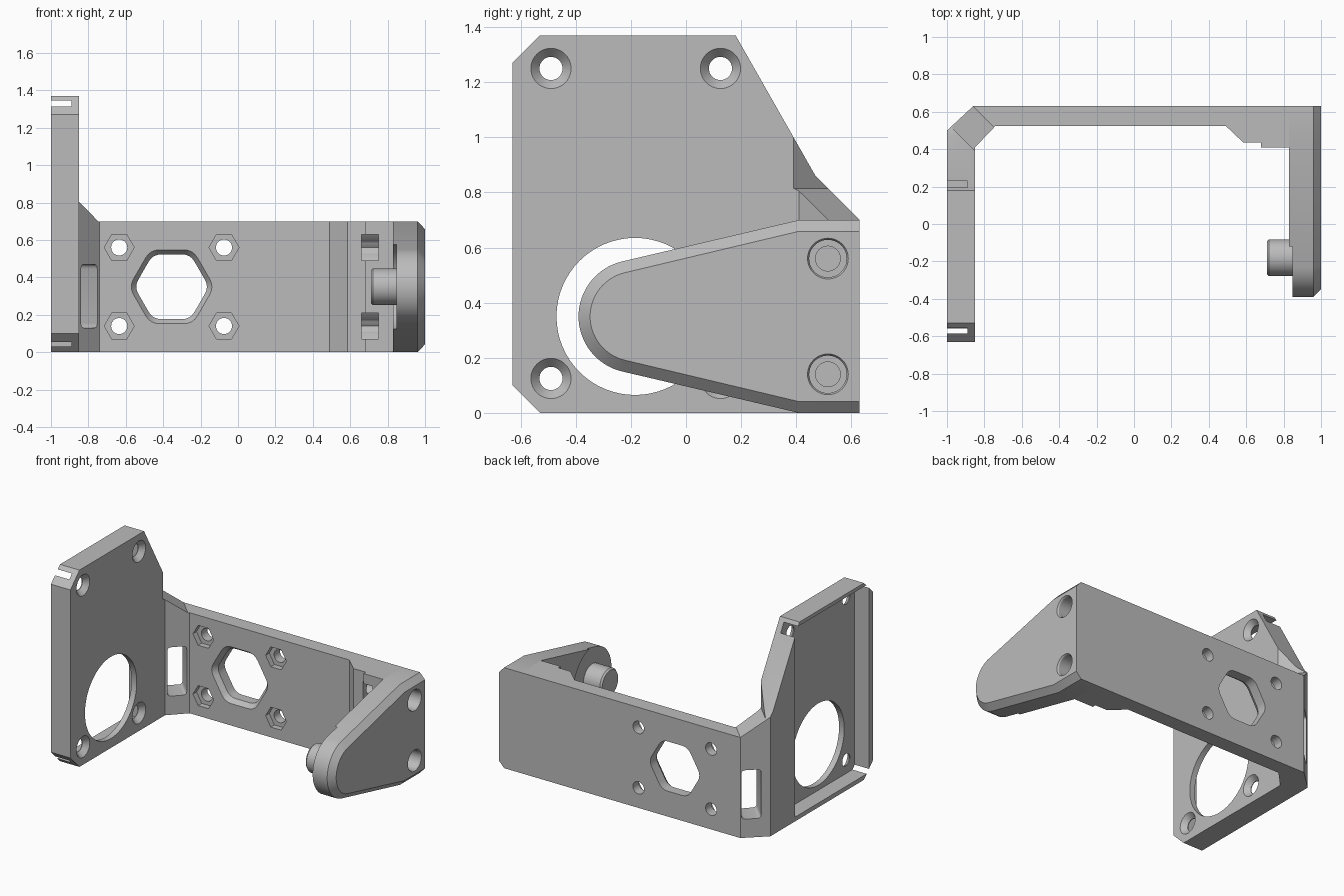
import bpy, bmesh, math
from mathutils import Vector, Matrix

if "Cube" in bpy.data.objects:
    bpy.data.objects.remove(bpy.data.objects["Cube"], do_unlink=True)

grey = bpy.data.materials.new("plain_grey")
grey.use_nodes = True
grey.diffuse_color = (0.5, 0.5, 0.5, 1)
grey.node_tree.nodes["Principled BSDF"].inputs["Base Color"].default_value = (0.5, 0.5, 0.5, 1)


def place(axis, t, p):
    """Put a 2D point on the plane at offset t along the axis."""
    return {"x": (t, p[0], p[1]), "y": (p[0], t, p[1]), "z": (p[0], p[1], t)}[axis]


def loft(name, axis, rings):
    """Solid through rings of equal point count: [(offset, points), ...]."""
    bm = bmesh.new()
    loops = [[bm.verts.new(place(axis, t, p)) for p in pts] for t, pts in rings]
    n = len(loops[0])
    bm.faces.new(loops[0])
    bm.faces.new(loops[-1])
    for a, b in zip(loops, loops[1:]):
        for i in range(n):
            j = (i + 1) % n
            bm.faces.new((a[i], a[j], b[j], b[i]))
    bmesh.ops.recalc_face_normals(bm, faces=bm.faces)
    mesh = bpy.data.meshes.new(name)
    bm.to_mesh(mesh)
    bm.free()
    mesh.materials.append(grey)
    obj = bpy.data.objects.new(name, mesh)
    bpy.context.collection.objects.link(obj)
    return obj


def prism(name, axis, a, b, pts):
    return loft(name, axis, [(a, pts), (b, pts)])


def ngon(u, v, r, n=40):
    return [(u + r * math.cos(2 * math.pi * i / n), v + r * math.sin(2 * math.pi * i / n))
            for i in range(n)]


def rect(u0, u1, v0, v1):
    return [(u0, v0), (u1, v0), (u1, v1), (u0, v1)]


def rounded(pts, r, steps=5):
    """Round every corner of a polygon with a short curve."""
    out = []
    for i, p in enumerate(pts):
        c = Vector(p)
        a = c + (Vector(pts[i - 1]) - c).normalized() * r
        b = c + (Vector(pts[(i + 1) % len(pts)]) - c).normalized() * r
        for k in range(steps):
            t = k / (steps - 1)
            out.append(tuple(a * (1 - t) ** 2 + c * 2 * t * (1 - t) + b * t * t))
    return out


def cut(target, cutter):
    cutter.hide_render = True
    bpy.context.view_layer.update()
    mod = target.modifiers.new("cut", "BOOLEAN")
    mod.operation = "DIFFERENCE"
    mod.solver = "EXACT"
    mod.object = cutter
    bpy.context.view_layer.objects.active = target
    bpy.ops.object.modifier_apply(modifier=mod.name)
    bpy.data.objects.remove(cutter, do_unlink=True)


def turned(obj):
    """Turn a cutter to face the diagonal corner."""
    obj.matrix_world = Matrix.Rotation(math.radians(45), 4, "Z")
    return obj


# Bracket: motor plate, diagonal corner, back wall and screw block in one footprint
bracket = prism("bracket", "z", 0, 1.37, [
    (-1, -0.63), (-0.85, -0.63), (-0.85, 0.41), (-0.74, 0.525), (0.49, 0.525),
    (0.585, 0.435), (0.68, 0.435), (0.68, 0.41), (0.83, 0.41), (0.83, 0.63),
    (-0.86, 0.63), (-1, 0.5)])

# Lower the wall and slope the top of the diagonal corner
cut(bracket, turned(prism("wall_cutter", "y", -3, 3, [
    (-0.325, 0.815), (-0.163, 0.7), (3, 0.7), (3, 2), (-0.325, 2)])))

# Slanted rear edge and clipped front corners of the motor plate
cut(bracket, prism("slant_cutter", "x", -1.1, -0.74, [
    (0.163, 1.4), (0.47, 0.86), (0.63, 0.7), (0.9, 0.7), (0.9, 1.4)]))
for z, s in ((0, 1), (1.37, -1)):
    cut(bracket, prism("corner_cutter", "x", -1.1, -0.7, [
        (-0.73, z + s * 0.2), (-0.43, z - s * 0.1), (-0.73, z - s * 0.1)]))

# Motor pocket, shaft opening and countersunk holes
cut(bracket, prism("pocket_cutter", "x", -1.1, -0.89, rect(-0.585, 0.23, 0.03, 1.345)))
cut(bracket, prism("shaft_cutter", "x", -0.95, -0.7, ngon(-0.185, 0.35, 0.285, 64)))
for y in (-0.49, 0.125):
    for z in (0.125, 1.25):
        cut(bracket, loft("countersink_cutter", "x", [
            (-0.95, ngon(y, z, 0.042)), (-0.885, ngon(y, z, 0.042)),
            (-0.85, ngon(y, z, 0.073)), (-0.8, ngon(y, z, 0.073))]))

# Window through the diagonal corner
cut(bracket, turned(prism("window_cutter", "y", 0.6, 1.4,
                          rounded(rect(-0.295, -0.17, 0.13, 0.47), 0.025))))

# Six-sided opening with a bevelled inner rim
hole = rounded(ngon(-0.355, 0.35, 0.2, 6), 0.045)
rim = rounded(ngon(-0.355, 0.35, 0.228, 6), 0.05)
cut(bracket, loft("opening_cutter", "y", [(0.45, rim), (0.525, rim), (0.56, hole), (0.7, hole)]))

# Wall screw holes with nut recesses
for x in (-0.635, -0.075):
    for z in (0.14, 0.56):
        cut(bracket, prism("nut_cutter", "y", 0.45, 0.565, ngon(x, z, 0.08, 6)))
        cut(bracket, prism("screw_cutter", "y", 0.5, 0.7, ngon(x, z, 0.043)))


def arm_outline(d):
    """Tapered arm outline, inset by d except along the back edge."""
    pts = [(0.63, d), (0.63, 0.7 - d), (0.41 - d * 0.1, 0.7 - d)]
    for i in range(33):
        a = math.radians(103 + 154 * i / 32)
        pts.append((-0.185 + (0.205 - d) * math.cos(a), 0.35 + (0.205 - d) * math.sin(a)))
    return pts + [(0.41 - d * 0.1, d)]


# Support arm with bevelled outer edge and a round recess around the pin
arm = loft("support_arm", "x", [
    (0.83, arm_outline(0)), (0.96, arm_outline(0)), (1, arm_outline(0.042))])
cut(arm, prism("recess_cutter", "x", 0.8, 0.848, ngon(-0.185, 0.35, 0.235, 64)))

# Arm screws: counterbores, shafts and nut slots
for z in (0.14, 0.56):
    cut(arm, loft("bore_cutter", "x", [
        (0.87, ngon(0.515, z, 0.068)), (0.99, ngon(0.515, z, 0.068)),
        (1.01, ngon(0.515, z, 0.08))]))
    cut(arm, prism("arm_shaft_cutter", "x", 0.8, 0.9, ngon(0.515, z, 0.045)))
    cut(bracket, prism("block_shaft_cutter", "x", 0.6, 0.9, ngon(0.515, z, 0.045)))
    cut(bracket, prism("nut_slot_cutter", "x", 0.66, 0.75, [
        (0.3, z - 0.07), (0.515, z - 0.07), (0.57, z), (0.515, z + 0.07), (0.3, z + 0.07)]))

# Pin on the inside of the arm
pin = loft("spool_pin", "x", [
    (0.71, ngon(-0.18, 0.35, 0.088)), (0.722, ngon(-0.18, 0.35, 0.098)),
    (0.849, ngon(-0.18, 0.35, 0.098))])

# Smooth the round parts, keep edges sharp
bpy.ops.object.select_all(action="DESELECT")
for obj in (bracket, arm, pin):
    obj.select_set(True)
bpy.context.view_layer.objects.active = bracket
bpy.ops.object.shade_smooth_by_angle(angle=math.radians(25))
